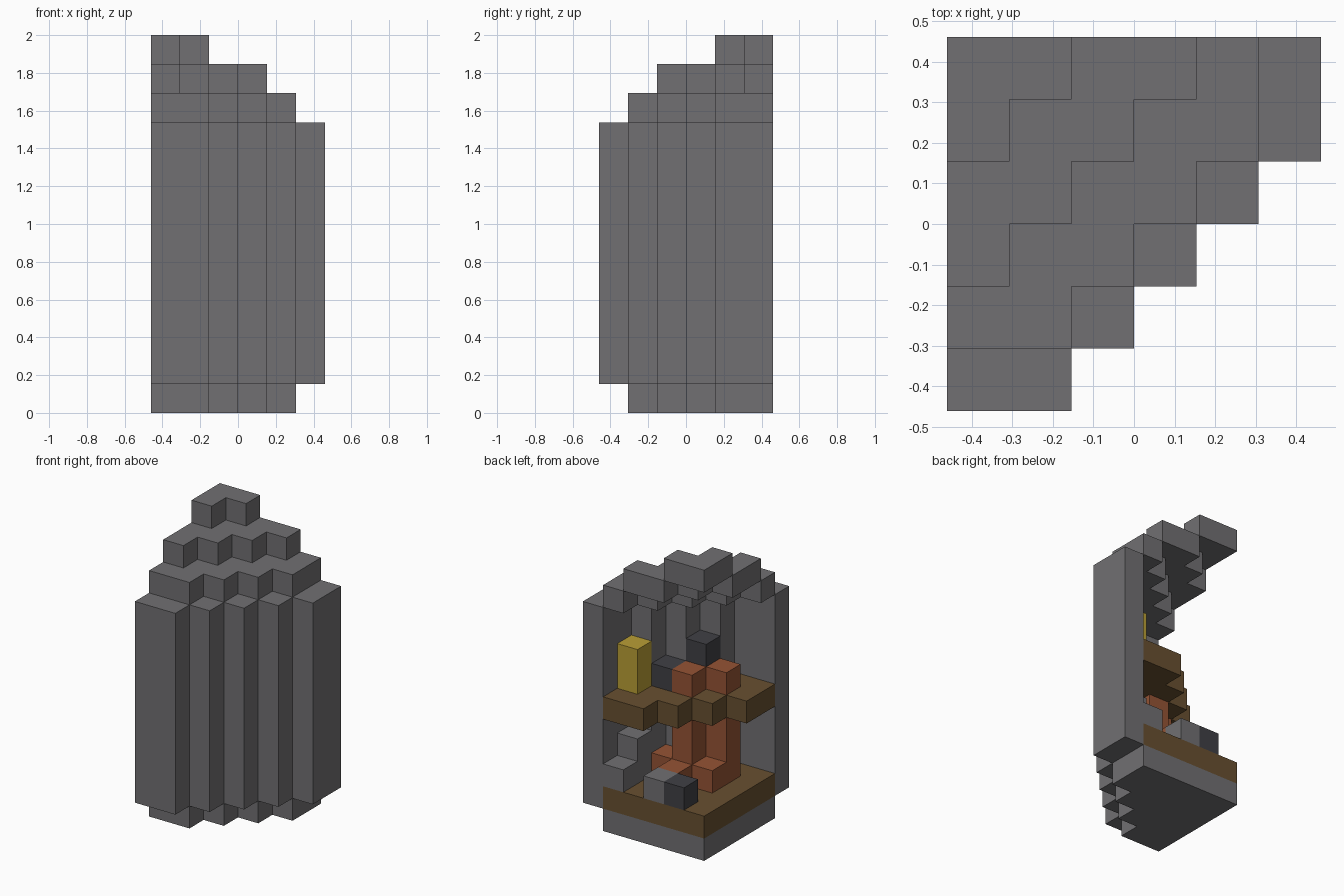
import bpy, bmesh
from mathutils import Vector

if "Cube" in bpy.data.objects:
    bpy.data.objects.remove(bpy.data.objects["Cube"], do_unlink=True)

N = 6                 # footprint in blocks
U = 2 / 13            # block size


def material(name, rgb):
    m = bpy.data.materials.new(name)
    m.use_nodes = True
    m.diffuse_color = (*rgb, 1)
    m.node_tree.nodes["Principled BSDF"].inputs["Base Color"].default_value = (*rgb, 1)
    return m


stone = material("stone grey", (0.165, 0.162, 0.170))
wood = material("wood brown", (0.138, 0.080, 0.030))
brick = material("terracotta", (0.30, 0.088, 0.035))
iron = material("dark iron", (0.051, 0.051, 0.060))
gold = material("gold yellow", (0.49, 0.345, 0.036))


def blocks(name, cells, mat):
    """Join unit blocks into one outer skin, leaving out the faces they share."""
    cells = set(cells)
    bm = bmesh.new()
    for c in cells:
        for axis in range(3):
            for side in (-1, 1):
                near = list(c)
                near[axis] += side
                if tuple(near) in cells:
                    continue
                d, a, b = Vector(), Vector(), Vector()
                d[axis] = side / 2
                a[(axis + 1) % 3] = 0.5
                b[(axis + 2) % 3] = side / 2
                mid = Vector(c) + Vector((0.5, 0.5, 0.5)) + d
                quad = (mid - a - b, mid + a - b, mid + a + b, mid - a + b)
                bm.faces.new([bm.verts.new(((p.x - N / 2) * U, (p.y - N / 2) * U, p.z * U))
                              for p in quad])
    bmesh.ops.remove_doubles(bm, verts=bm.verts, dist=U / 100)
    bmesh.ops.dissolve_limit(bm, angle_limit=0.01, verts=bm.verts, edges=bm.edges)
    mesh = bpy.data.meshes.new(name)
    bm.to_mesh(mesh)
    bm.free()
    mesh.materials.append(mat)
    obj = bpy.data.objects.new(name, mesh)
    bpy.context.collection.objects.link(obj)
    return obj


def plan(rule):
    return [(i, j) for i in range(N) for j in range(N) if rule(i, j)]


def stack(footprint, low, high):
    return [(i, j, k) for i, j in footprint for k in range(low, high)]


def inner(i, j):
    return i <= j and i < N - 1 and j > 0


# Stepped outer wall along the diagonal, with both end corners
wall = plan(lambda i, j: i == j + 1 or i == j in (0, N - 1))
blocks("outer_wall", stack(wall, 1, 10), stone)

# Roof tiers, each stepping two blocks towards the open corner
blocks("lower_roof", stack(plan(lambda i, j: inner(i, j) and i > j - 2), 10, 11), stone)
blocks("middle_roof", stack(plan(lambda i, j: j - 4 < i <= j - 2), 11, 12), stone)
blocks("top_roof", stack(plan(lambda i, j: i <= j - 4), 12, 13), stone)

# Foundation, ground floor and upper floor
blocks("foundation", stack(plan(inner), 0, 1), stone)
blocks("ground_floor", stack(plan(inner), 1, 2), wood)
blocks("upper_floor", stack(plan(lambda i, j: inner(i, j) and i >= j - 2), 5, 6), wood)

# Stair blocks against the wall
blocks("stairs", stack([(4, 5)], 2, 3) + stack([(4, 4)], 2, 4), stone)

# Brick hearth with its chimney breast through the upper floor
breast = [(2, 3), (1, 2), (2, 2)]
blocks("hearth", stack(breast, 2, 5) + stack([(3, 3), (2, 4), (1, 3)], 2, 3), brick)
blocks("chimney_breast", stack(breast, 6, 7), brick)
blocks("flue", stack([(2, 2)], 7, 8), iron)

# Furnishings
blocks("upper_chest", stack([(3, 3)], 6, 7), iron)
blocks("gold_cabinet", stack([(4, 4)], 6, 8), gold)
blocks("stone_bench", stack([(2, 5)], 2, 3), stone)
blocks("iron_anvil", stack([(1, 5)], 2, 3), iron)
